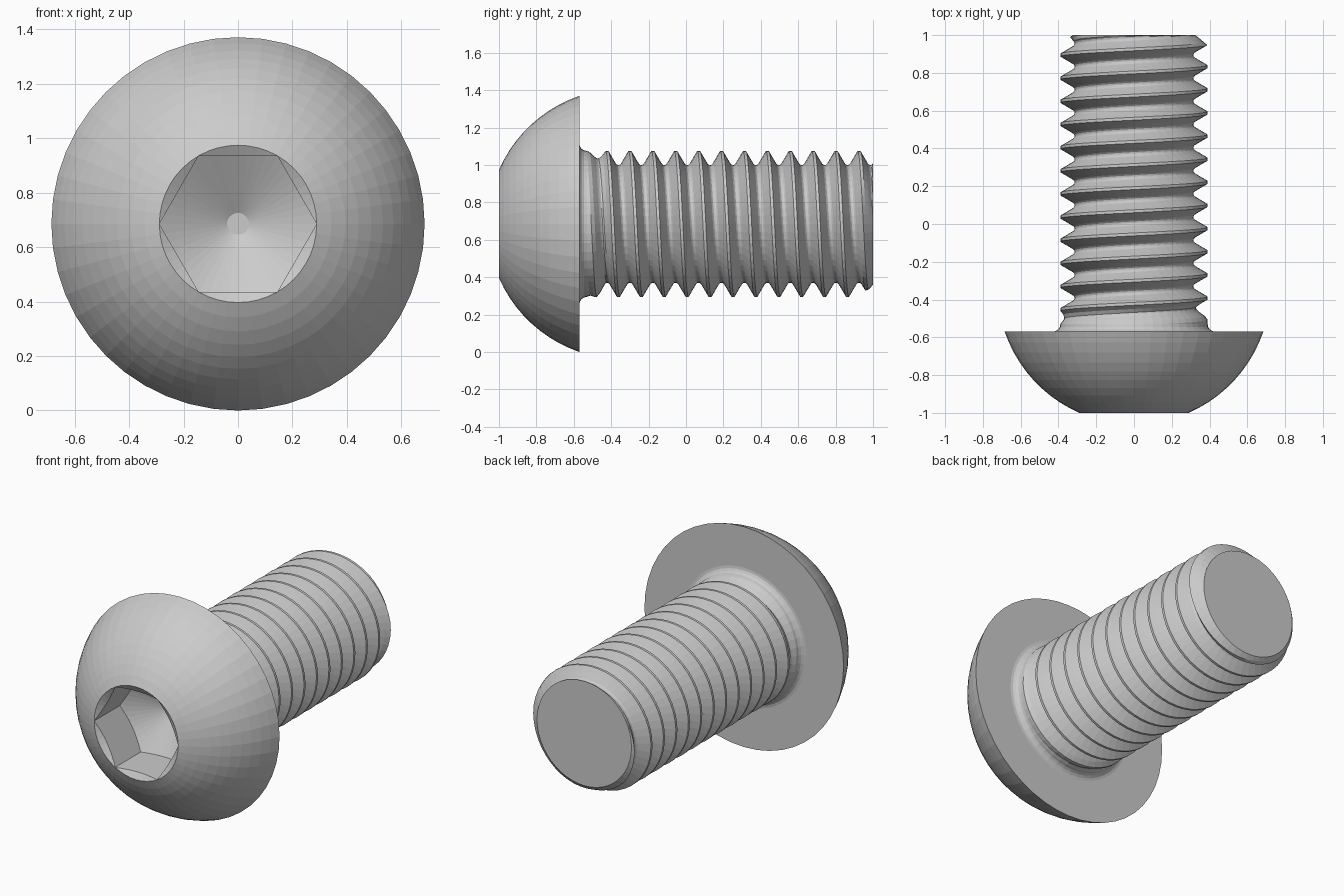
import bpy, bmesh
from math import cos, sin, tan, pi, sqrt, radians, floor

if "Cube" in bpy.data.objects:
    bpy.data.objects.remove(bpy.data.objects["Cube"])

SEG = 48                      # sides around the screw axis
CZ = 0.685                    # height of the axis
PITCH = 0.1225
MAJOR, DEPTH = 0.39, 0.075
Y0, Y1 = -0.53, 1.0           # threaded length
bm = bmesh.new()


def grid(rows, point):
    """Skin a surface: point(row, angle) gives (radius, y) around the y axis."""
    cols = []
    for i in range(SEG + 1):
        a = 2 * pi * i / SEG
        col = []
        for row in rows:
            r, y = point(row, a)
            col.append(bm.verts.new((r * cos(a), y, CZ - r * sin(a))))
        cols.append(col)
    for c, d in zip(cols, cols[1:]):
        for j in range(len(rows) - 1):
            bm.faces.new((c[j], c[j + 1], d[j + 1], d[j]))


# Hex socket with conical floor and chamfered rim
RIM, FLAT, HEX_END = 0.2887, 0.25, -0.75
SLOPE = tan(radians(30))


def socket(row, a):
    h = FLAT / cos((a % (pi / 3)) - pi / 6)
    return [(0, HEX_END + (RIM - 0.04) * SLOPE),
            (0.04, HEX_END + (RIM - 0.04) * SLOPE),
            (h, HEX_END + (RIM - h) * SLOPE),
            (h, -1 + (RIM - h) * SLOPE),
            (RIM, -1)][row]


grid(range(5), socket)

# Domed head, flat underside and neck fillet
DOME_C = -0.337
DOME_R = sqrt((-1 - DOME_C) ** 2 + RIM ** 2)
a0, a1 = 0.411, 1.2425
profile = [(RIM, -1)]
for k in range(1, 10):
    t = a0 + (a1 - a0) * k / 10
    profile.append((DOME_R * sin(t), DOME_C - DOME_R * cos(t)))
profile.append((0.685, -0.57))
for k in range(5):
    t = pi / 2 * k / 4
    profile.append((MAJOR + 0.04 * (1 - sin(t)), Y0 - 0.04 * cos(t)))
grid(profile, lambda p, a: p)

# Helical thread: (fraction of pitch, fraction of depth)
THREAD = [(-0.0625, 0), (0.0625, 0), (0.22, 0.45), (0.375, 0.88), (0.44, 0.98),
          (0.5, 1), (0.56, 0.98), (0.625, 0.88), (0.78, 0.45)]
PHASE = 0.925 - 0.75 * PITCH
first = floor((Y0 - PHASE) / PITCH) - 2
last = floor((Y1 - PHASE) / PITCH) + 2
rows = [(n + u, d) for n in range(first, last) for u, d in THREAD]


def thread(row, a):
    u, d = row
    y = PHASE + PITCH * (u + a / (2 * pi))
    if y <= Y0:
        return MAJOR, Y0
    if y >= Y1:
        return 0.325, Y1
    fade = min(1, (y - Y0) / 0.1)            # thread run-out under the head
    chamfer = 0.325 + (Y1 - y) * 1.2         # lead-in at the tip
    return min(MAJOR - DEPTH * d * fade, chamfer), y


grid(rows, thread)

# Weld everything and close the tip
bmesh.ops.remove_doubles(bm, verts=bm.verts[:], dist=2e-4)
bmesh.ops.holes_fill(bm, edges=[e for e in bm.edges if e.is_boundary], sides=0)
bmesh.ops.recalc_face_normals(bm, faces=bm.faces[:])
mesh = bpy.data.meshes.new("button_head_screw")
bm.to_mesh(mesh)
bm.free()
screw = bpy.data.objects.new("button_head_screw", mesh)
bpy.context.collection.objects.link(screw)
